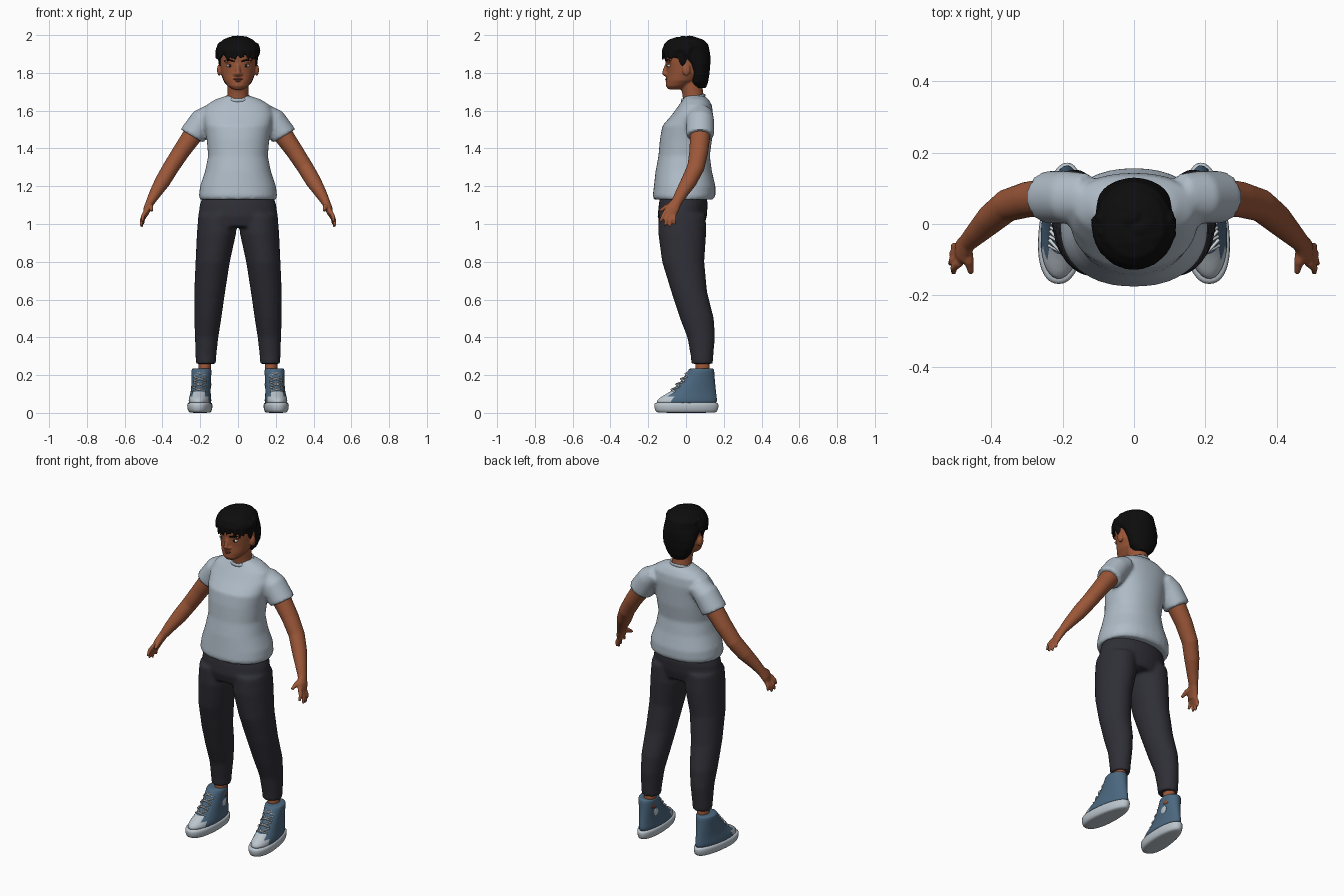
import bpy, bmesh, math, random
from mathutils import Vector, Matrix

random.seed(4)
cube = bpy.data.objects.get("Cube")
if cube:
    bpy.data.objects.remove(cube, do_unlink=True)


def material(name, r, g, b):
    m = bpy.data.materials.new(name)
    m.use_nodes = True
    m.diffuse_color = (r, g, b, 1)
    bsdf = next(n for n in m.node_tree.nodes if n.type == 'BSDF_PRINCIPLED')
    bsdf.inputs["Base Color"].default_value = (r, g, b, 1)
    bsdf.inputs["Roughness"].default_value = 0.8
    return m


SHIRT = material("pale grey cotton", .43, .50, .57)
PANTS = material("charcoal cloth", .028, .028, .037)
SKIN = material("brown skin", .33, .095, .04)
HAIR = material("black hair", .004, .004, .004)
CANVAS = material("blue canvas", .07, .135, .21)
RUBBER = material("light rubber", .50, .56, .61)
LACE = material("white lace", .65, .68, .70)
EYE = material("eye white", .60, .60, .60)
IRIS = material("dark iris", .02, .012, .01)
LIP = material("dark lip", .20, .05, .03)


def tube(bm, rings, flat=False, n=24, power=1.0):
    """Closed loft through (x, y, z, radius a, radius b) rings."""
    centres = [Vector(r[:3]) for r in rings]
    loops = []
    for i, r in enumerate(rings):
        u, v = Vector((1, 0, 0)), Vector((0, 1, 0))
        if not flat:
            t = (centres[min(i + 1, len(rings) - 1)] - centres[max(i - 1, 0)]).normalized()
            u = Vector((0, 1, 0)).cross(t).normalized()
            v = t.cross(u)
        loop = []
        for k in range(n):
            c, s = math.cos(math.tau * k / n), math.sin(math.tau * k / n)
            c = math.copysign(abs(c) ** power, c)
            s = math.copysign(abs(s) ** power, s)
            loop.append(bm.verts.new(centres[i] + u * c * r[3] + v * s * r[4]))
        loops.append(loop)
    for a, b in zip(loops, loops[1:]):
        for k in range(n):
            bm.faces.new((a[k], a[(k + 1) % n], b[(k + 1) % n], b[k]))
    bm.faces.new(loops[0][::-1])
    bm.faces.new(loops[-1])


def blob(bm, centre, radii):
    m = Matrix.Translation(centre) @ Matrix.Diagonal((*radii, 1))
    bmesh.ops.create_uvsphere(bm, u_segments=20, v_segments=12, radius=1, matrix=m)


def finish(name, bm, mats, voxel=0, smooth=0, subdiv=0):
    """Turn the bmesh into an object, fusing overlaps when a voxel size is given."""
    bmesh.ops.recalc_face_normals(bm, faces=bm.faces[:])
    me = bpy.data.meshes.new(name)
    bm.to_mesh(me)
    for m in mats:
        me.materials.append(m)
    for p in me.polygons:
        p.use_smooth = True
    ob = bpy.data.objects.new(name, me)
    bpy.context.collection.objects.link(ob)
    if voxel:
        mod = ob.modifiers.new("fuse", 'REMESH')
        mod.mode = 'VOXEL'
        mod.voxel_size = voxel
        mod.use_smooth_shade = True
    if smooth:
        mod = ob.modifiers.new("soften", 'SMOOTH')
        mod.iterations = smooth
    if subdiv:
        mod = ob.modifiers.new("subdivide", 'SUBSURF')
        mod.levels = mod.render_levels = subdiv


def pair(name, bm, mats, **kw):
    """Left object plus its mirrored right copy."""
    finish("left_" + name, bm, mats, **kw)
    bmesh.ops.scale(bm, vec=(-1, 1, 1), verts=bm.verts[:])
    finish("right_" + name, bm, mats, **kw)


def standing(rings, x=0):
    return [(x, cy, z, rx, ry) for z, cy, rx, ry in rings]


# T-shirt: torso with both sleeves
bm = bmesh.new()
tube(bm, standing([(1.13, -.012, .203, .158), (1.15, -.01, .207, .166), (1.2, -.007, .201, .163),
                   (1.28, -.012, .174, .149), (1.36, -.01, .158, .136), (1.45, 0, .166, .138),
                   (1.52, .008, .177, .133), (1.58, .035, .187, .108), (1.63, .05, .167, .087),
                   (1.66, .052, .12, .067), (1.68, .045, .06, .05)]), flat=True, n=40, power=.9)
for s in (-1, 1):
    tube(bm, [(s * x, .075, z, a, b) for x, z, a, b in
              [(.13, 1.59, .052, .066), (.185, 1.55, .068, .074), (.24, 1.47, .071, .074),
               (.243, 1.465, .071, .074)]])
finish("shirt", bm, [SHIRT], voxel=.01, smooth=4)

# Collar band, lower at the throat
bm = bmesh.new()
tube(bm, standing([(1.65, .038, .078, .072), (1.68, .067, .0, 0)][:1] +
                  [(1.677, .038, .067, .064), (1.681, .038, .062, .059), (1.665, .038, .052, .05)]), flat=True)
for v in bm.verts:
    v.co.z += (v.co.y - .045) * .22
finish("collar", bm, [SHIRT], subdiv=1)

# Trousers: hips with both legs
bm = bmesh.new()
tube(bm, standing([(1.17, -.012, .18, .12), (1.1, -.015, .203, .13), (1.04, -.02, .21, .13),
                   (.985, -.02, .205, .115)]), flat=True, n=32)
LEG = [(.11, -.02, 1.05, .1, .125), (.114, -.02, .95, .104, .127), (.134, -.015, .8, .091, .112),
       (.15, .017, .64, .082, .095), (.16, .058, .5, .072, .09), (.166, .08, .4, .062, .073),
       (.17, .085, .3, .055, .06), (.17, .085, .26, .053, .057)]
for s in (-1, 1):
    tube(bm, [(s * r[0], *r[1:]) for r in LEG], flat=True)
finish("trousers", bm, [PANTS], voxel=.01, smooth=5)

# Ankles
bm = bmesh.new()
tube(bm, [(.176, .088, .3, .033, .038), (.176, .088, .24, .032, .037), (.176, .088, .18, .034, .04)], flat=True)
pair("ankle", bm, [SKIN])

# Arms with hands
bm = bmesh.new()
tube(bm, [(.19, .075, 1.54, .05, .05), (.24, .075, 1.47, .052, .054), (.3, .068, 1.385, .046, .05),
          (.355, .052, 1.3, .043, .046), (.4, .015, 1.225, .041, .042), (.44, -.025, 1.16, .031, .033),
          (.465, -.05, 1.115, .023, .028), (.481, -.074, 1.08, .02, .037), (.489, -.086, 1.05, .014, .034)])
for base, tip in [((-.108, 1.068), (.505, -.137, 1.012)), ((-.094, 1.058), (.514, -.112, .99)),
                  ((-.078, 1.052), (.511, -.087, .985)), ((-.063, 1.052), (.503, -.062, .997))]:
    a, b = Vector((.488, *base)), Vector(tip)
    mid = (a + b) / 2 + Vector((.008, 0, 0))
    tube(bm, [(*a, .012, .012), (*mid, .011, .011), (*b, .007, .007)], n=12)
tube(bm, [(.468, -.065, 1.1, .016, .018), (.462, -.105, 1.09, .014, .014),
          (.456, -.138, 1.07, .008, .008)], n=12)
pair("arm", bm, [SKIN], voxel=.005, smooth=3)

# Shoes, made pointing straight ahead and then splayed


def place(bm):
    for v in bm.verts:
        v.co.x *= 1 - .75 * v.co.y
    bmesh.ops.transform(bm, matrix=Matrix.Translation((.2, 0, 0)) @ Matrix.Rotation(math.radians(5), 4, 'Z'),
                        verts=bm.verts[:])
    return bm


FRONT = [(.04, -.163, .165, .059), (.065, -.157, .166, .059), (.085, -.135, .164, .057), (.11, -.085, .16, .053),
         (.15, -.04, .156, .053), (.19, -.01, .152, .055), (.232, .015, .15, .057), (.236, .02, .146, .052)]
bm = bmesh.new()
tube(bm, standing([(z, (a + b) / 2, rx, (b - a) / 2) for z, a, b, rx in FRONT]), flat=True, n=32)
for f in bm.faces:
    c = f.calc_center_median()
    f.material_index = 1 if c.y < -.085 and c.z < .105 else 0
pair("shoe_upper", place(bm), [CANVAS, RUBBER], subdiv=1)

bm = bmesh.new()
tube(bm, standing([(0, .002, .05, .15), (.004, .002, .058, .164), (.03, .002, .066, .172),
                   (.052, .002, .064, .171), (.056, .002, .056, .16)]), flat=True, n=32, power=.9)
pair("shoe_sole", place(bm), [RUBBER], subdiv=1)

bm = bmesh.new()
for i in range(4):
    y, z = -.082 + i * .025, .112 + i * .028
    for s in (-1, 1):
        tube(bm, [(-.033 * s, y + .02, z, .0045, .0045), (0, y + .004, z + .012, .0045, .0045),
                  (.033 * s, y + .036, z + .024, .0045, .0045)], n=8)
pair("laces", place(bm), [LACE])

bm = bmesh.new()
blob(bm, (-.049, .08, .15), (.006, .024, .024))
pair("ankle_patch", place(bm), [RUBBER])

# Head, neck, nose and ears
bm = bmesh.new()
tube(bm, standing([(1.713, -.06, .03, .034), (1.73, -.046, .054, .06), (1.76, -.02, .076, .086),
                   (1.8, 0, .09, .103), (1.85, 0, .097, .107), (1.9, 0, .1, .112),
                   (1.95, 0, .085, .095), (1.98, 0, .045, .05)]), flat=True, n=32)
tube(bm, [(0, .05, 1.62, .06, .06), (0, .036, 1.69, .055, .056), (0, .02, 1.78, .056, .06)], flat=True)
tube(bm, [(0, -.095, 1.85, .01, .012), (0, -.108, 1.82, .011, .013), (0, -.114, 1.797, .014, .014),
          (0, -.105, 1.786, .012, .01)])
for s in (-1, 1):
    blob(bm, (s * .014, -.104, 1.793), (.011, .012, .009))
    blob(bm, (s * .099, .002, 1.815), (.012, .021, .031))
    blob(bm, (s * .043, -.086, 1.86), (.03, .017, .008))
finish("head", bm, [SKIN], voxel=.005, smooth=3)

# Eyes, brows and lips
bm = bmesh.new()
blob(bm, (.043, -.089, 1.838), (.018, .0115, .0085))
pair("eye", bm, [EYE])
bm = bmesh.new()
blob(bm, (.043, -.097, 1.838), (.007, .006, .0075))
pair("iris", bm, [IRIS])
bm = bmesh.new()
tube(bm, [(.018, -.106, 1.861, .003, .004), (.045, -.101, 1.868, .005, .005), (.072, -.08, 1.862, .003, .004)], n=10)
pair("brow", bm, [HAIR])
bm = bmesh.new()
blob(bm, (0, -.096, 1.766), (.027, .014, .006))
blob(bm, (0, -.094, 1.757), (.023, .015, .007))
finish("lips", bm, [LIP])

# Short tousled hair
bm = bmesh.new()
tube(bm, standing([(1.72, .07, .045, .035), (1.75, .067, .073, .05), (1.8, .071, .094, .054),
                   (1.85, .058, .103, .071), (1.885, .03, .107, .1), (1.915, .002, .109, .123),
                   (1.95, 0, .103, .118), (1.975, 0, .082, .094), (1.99, 0, .045, .05)]), flat=True, n=32)
for i in range(26):
    a = math.pi * (.97 + 1.06 * i / 25)
    c, s = math.cos(a), math.sin(a)
    drop = random.uniform(.02, .05) + (.012 if c < -.3 else 0)
    tube(bm, [(c * .092, s * .1, 1.945, .02, .018), (c * .104, s * .116, 1.92, .016, .013),
              (c * .108 + random.uniform(-.012, .012), s * .123, 1.915 - drop, .004, .004)], flat=True, n=10)
for i in range(40):
    a, e = random.uniform(0, math.tau), random.uniform(.1, 1.4)
    r = math.cos(e)
    blob(bm, (r * .095 * math.cos(a), r * .105 * math.sin(a), 1.915 + .068 * math.sin(e)),
         (random.uniform(.015, .03), random.uniform(.012, .022), .016))
for s in (-1, 1):
    tube(bm, [(s * .098, -.02, 1.9, .012, .03), (s * .095, -.018, 1.86, .009, .02),
              (s * .093, -.016, 1.835, .005, .008)], flat=True, n=10)
finish("hair", bm, [HAIR], voxel=.006, smooth=1)
